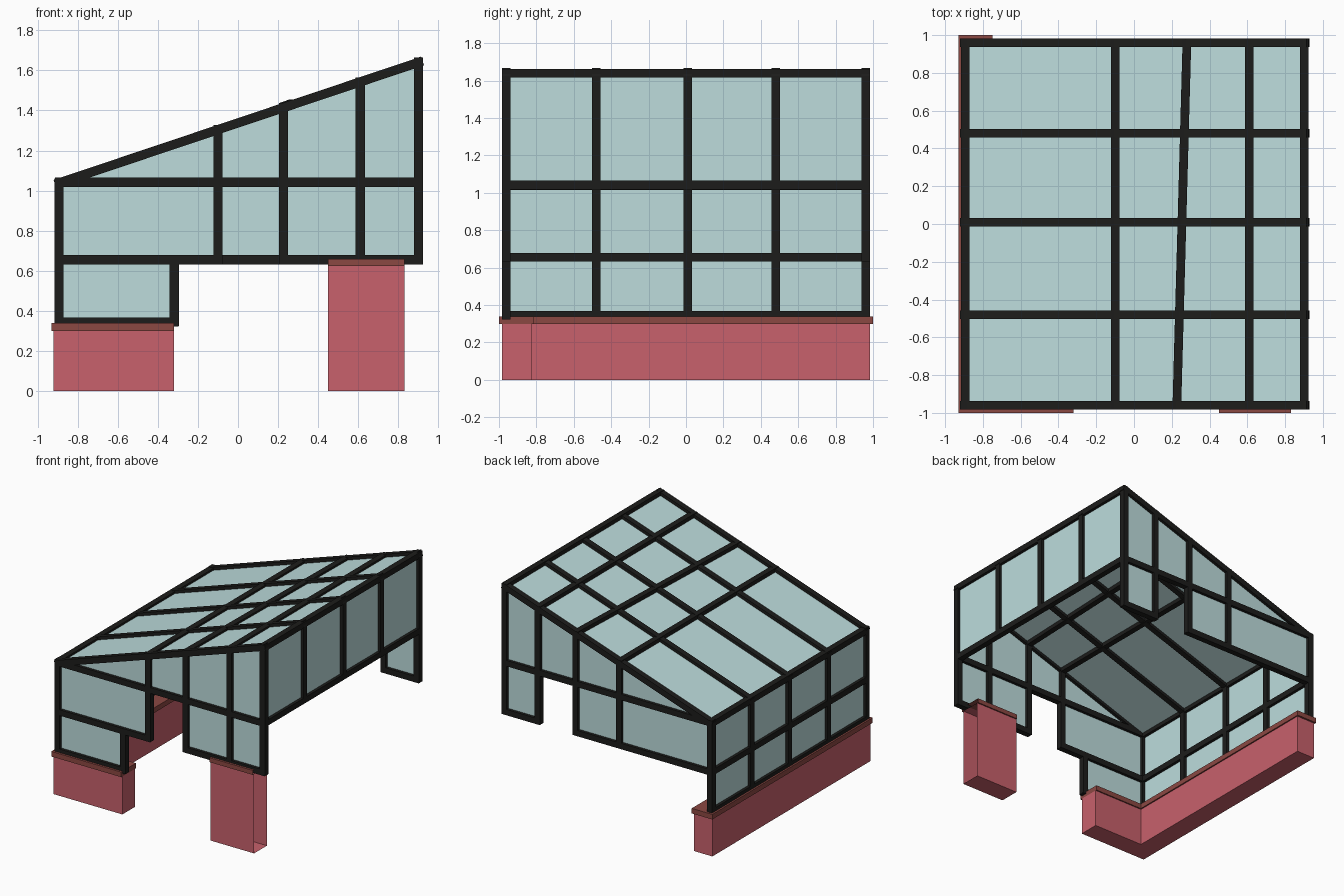
import bpy, bmesh
from mathutils import Vector, Matrix

if "Cube" in bpy.data.objects:
    bpy.data.objects.remove(bpy.data.objects["Cube"])

def material(name, rgb):
    m = bpy.data.materials.new(name)
    m.diffuse_color = (*rgb, 1)
    m.use_nodes = True
    m.node_tree.nodes["Principled BSDF"].inputs["Base Color"].default_value = m.diffuse_color
    return m

FRAME = material("dark_frame", (0.012, 0.012, 0.011))
GLASS = material("pale_glass", (0.51, 0.72, 0.72))
BRICK = material("red_brick", (0.58, 0.12, 0.15))
CAP = material("brown_cap", (0.26, 0.065, 0.055))

def finish(name, bm, mat):
    me = bpy.data.meshes.new(name)
    bm.to_mesh(me)
    bm.free()
    me.materials.append(mat)
    ob = bpy.data.objects.new(name, me)
    bpy.context.collection.objects.link(ob)

def bars(name, segs, t=0.046):
    """Square bars along each start/end pair."""
    bm = bmesh.new()
    for a, b in segs:
        a, b = Vector(a), Vector(b)
        d = b - a
        w = d.normalized()
        u = (Vector((0, 1, 0)) if abs(w.y) < 0.5 else Vector((0, 0, 1))).cross(w).normalized()
        rot = Matrix((u, w.cross(u), w)).transposed().to_4x4()
        scale = Matrix.Diagonal((t, t, d.length + t * 0.9, 1))
        bmesh.ops.create_cube(bm, size=1, matrix=Matrix.Translation((a + b) / 2) @ rot @ scale)
    finish(name, bm, FRAME)

def panes(name, polys):
    bm = bmesh.new()
    for p in polys:
        bm.faces.new([bm.verts.new(v) for v in p])
    finish(name, bm, GLASS)

def prism(name, outline, z0, z1, mat, open_ends=False):
    """Extruded outline; open_ends drops the faces looking along x."""
    bm = bmesh.new()
    f = bm.faces.new([bm.verts.new((x, y, z0)) for x, y in outline])
    top = bmesh.ops.extrude_face_region(bm, geom=[f], use_keep_orig=True)["geom"]
    bmesh.ops.translate(bm, vec=(0, 0, z1 - z0), verts=[v for v in top if isinstance(v, bmesh.types.BMVert)])
    bmesh.ops.recalc_face_normals(bm, faces=bm.faces)
    if open_ends:
        bmesh.ops.delete(bm, geom=[f for f in bm.faces if abs(f.normal.x) > 0.9], context='FACES_ONLY')
    finish(name, bm, mat)

L, R, Y = -0.893, 0.901, 0.96
BASE, LOW, MID = 0.345, 0.655, 1.042
COLS = (-0.48, 0.01, 0.48)

def roof(x):
    return 1.038 + (x - L) * 0.602 / (R - L)

# Front and back walls: each has one doorway below the middle rail
def gable(name, y, slant_x, door):
    xs = [L, -0.1, slant_x, 0.61, R]
    segs = [((L, y, roof(L)), (R, y, roof(R))), ((L, y, MID), (R, y, MID)),
            ((L, y, BASE), (L, y, roof(L)))]
    segs += [((x, y, LOW), (x, y, roof(x))) for x in xs[1:]]
    polys = [[(L, y, MID), (R, y, MID), (R, y, roof(R))]]
    for i in range(4):
        if i != door:
            a, b = xs[i], xs[i + 1]
            segs.append(((a, y, LOW), (b, y, LOW)))
            polys.append([(a, y, LOW), (b, y, LOW), (b, y, MID), (a, y, MID)])
    if y < 0:  # low panel standing on the short brick return
        e = -0.318
        segs += [((L, y, BASE), (e, y, BASE)), ((e, y, BASE), (e, y, LOW))]
        polys.append([(L, y, BASE), (e, y, BASE), (e, y, LOW), (L, y, LOW)])
    bars(name + "_frame", segs)
    panes(name + "_glass", polys)

gable("front_wall", -Y, 0.227, 1)
gable("back_wall", Y, 0.28, 2)

# Side walls: left runs to the brick, right stops at the middle rail
def side(name, x, levels):
    lo, hi = levels[0], levels[-1]
    bars(name + "_frame", [((x, -Y, z), (x, Y, z)) for z in levels]
         + [((x, y, lo), (x, y, hi)) for y in COLS])
    panes(name + "_glass", [[(x, -Y, lo), (x, Y, lo), (x, Y, hi), (x, -Y, hi)]])

side("left_wall", L, [BASE, LOW, roof(L)])
side("right_wall", R, [MID, roof(R)])

# Sloping roof
bars("roof_frame", [((L, y, roof(L)), (R, y, roof(R))) for y in COLS]
     + [((a, -Y, roof(a)), (b, Y, roof(b))) for a, b in ((-0.1, -0.1), (0.227, 0.28), (0.61, 0.61))])
panes("roof_glass", [[(L, -Y, roof(L)), (R, -Y, roof(R)), (R, Y, roof(R)), (L, Y, roof(L))]])

# L-shaped low brick wall and its cap
def ell(x0, y0, x1, xi, yi, y1):
    return [(x0, y0), (x1, y0), (x1, yi), (xi, yi), (xi, y1), (x0, y1)]

prism("low_brick_wall", ell(-0.92, -0.985, -0.32, -0.76, -0.825, 0.985), 0, 0.30, BRICK)
prism("low_wall_cap", ell(-0.93, -1.0, -0.32, -0.75, -0.815, 1.0), 0.30, 0.34, CAP)

# Brick pillar under the front wall, open at both ends
def rect(x0, y0, x1, y1):
    return [(x0, y0), (x1, y0), (x1, y1), (x0, y1)]

prism("brick_pillar", rect(0.45, -0.985, 0.83, -0.825), 0, 0.625, BRICK, True)
prism("pillar_cap", rect(0.45, -1.0, 0.83, -0.815), 0.625, 0.66, CAP, True)
